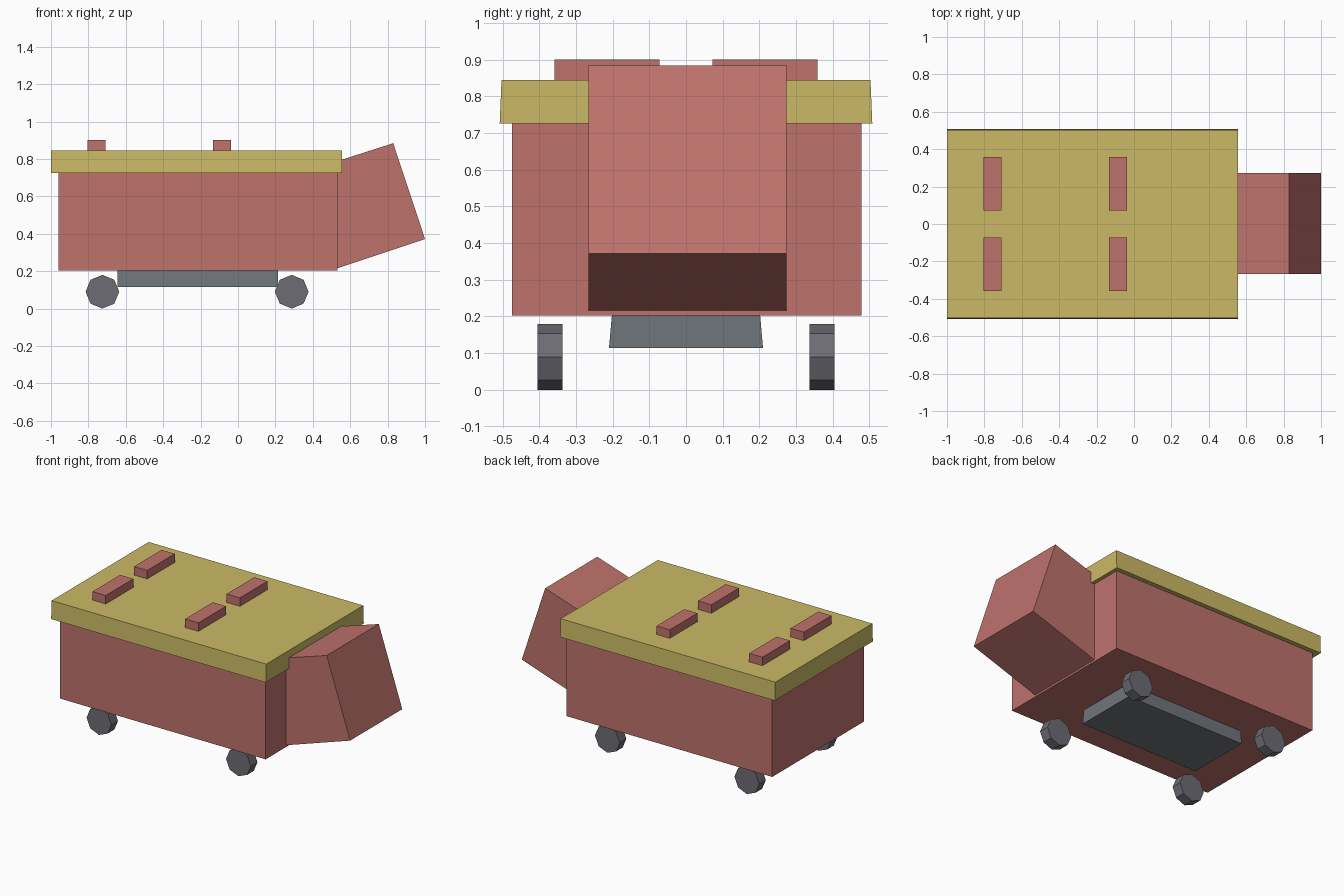
import bpy, bmesh
from math import pi
from mathutils import Matrix

if "Cube" in bpy.data.objects:
    bpy.data.objects.remove(bpy.data.objects["Cube"])


def material(name, rgb):
    m = bpy.data.materials.new(name)
    m.diffuse_color = (*rgb, 1)
    m.use_nodes = True
    m.node_tree.nodes["Principled BSDF"].inputs["Base Color"].default_value = m.diffuse_color
    return m


RED = material("red_paint", (0.52, 0.17, 0.152))
YELLOW = material("yellow_paint", (0.60, 0.49, 0.133))
STEEL = material("steel", (0.163, 0.182, 0.199))
RUBBER = material("rubber", (0.153, 0.15, 0.174))


def finish(name, bm, mat):
    bmesh.ops.recalc_face_normals(bm, faces=bm.faces)
    me = bpy.data.meshes.new(name)
    bm.to_mesh(me)
    bm.free()
    me.materials.append(mat)
    ob = bpy.data.objects.new(name, me)
    bpy.context.collection.objects.link(ob)
    return ob


def prism(name, profile, y0, y1, mat):
    """Extrude an (x, z) profile from y0 to y1."""
    bm = bmesh.new()
    face = bm.faces.new([bm.verts.new((x, y0, z)) for x, z in profile])
    ext = bmesh.ops.extrude_face_region(bm, geom=[face])["geom"]
    verts = [g for g in ext if isinstance(g, bmesh.types.BMVert)]
    bmesh.ops.translate(bm, verts=verts, vec=(0, y1 - y0, 0))
    # extruding keeps the source face only when it is a boundary: cap if open
    bmesh.ops.holes_fill(bm, edges=[e for e in bm.edges if e.is_boundary])
    return finish(name, bm, mat)


def box(name, x, y, z, mat, taper=0.0):
    """Box from (min, max) ranges; taper narrows the top in y."""
    bm = bmesh.new()
    bmesh.ops.create_cube(bm, size=1)
    for v in bm.verts:
        top = v.co.z > 0
        inset = taper if top else 0
        side = 1 if v.co.y > 0 else -1
        v.co = (x[v.co.x > 0], y[v.co.y > 0] - side * inset, z[top])
    return finish(name, bm, mat)


# Main body, overhanging roof and underfloor tank
box("body", (-0.96, 0.533), (-0.475, 0.478), (0.203, 0.73), RED)
box("roof", (-1.0, 0.557), (-0.508, 0.508), (0.726, 0.845), YELLOW, 0.005)
box("underfloor_tank", (-0.645, 0.215), (-0.21, 0.21), (0.114, 0.205), STEEL, 0.008)

# Tilted nose block, its rear sunk into the body
prism("nose", [(0.515, 0.21), (1.0, 0.371), (0.83, 0.884), (0.35, 0.73)],
      -0.266, 0.274, RED)

# Roof blocks and wheels, mirrored left and right
for end, bx, wx in (("rear", -0.757, -0.725), ("front", -0.085, 0.287)):
    for side, s in (("right", -1), ("left", 1)):
        ys = sorted((s * 0.072, s * 0.358))
        box(f"{end}_{side}_roof_block", (bx - 0.048, bx + 0.048), ys,
            (0.84, 0.901), RED)
        bm = bmesh.new()
        bmesh.ops.create_cone(bm, cap_ends=True, segments=8, radius1=0.09,
                              radius2=0.09, depth=0.068,
                              matrix=Matrix.Translation((wx, s * 0.371, 0.09))
                              @ Matrix.Rotation(pi / 2, 4, "X"))
        finish(f"{end}_{side}_wheel", bm, RUBBER)
